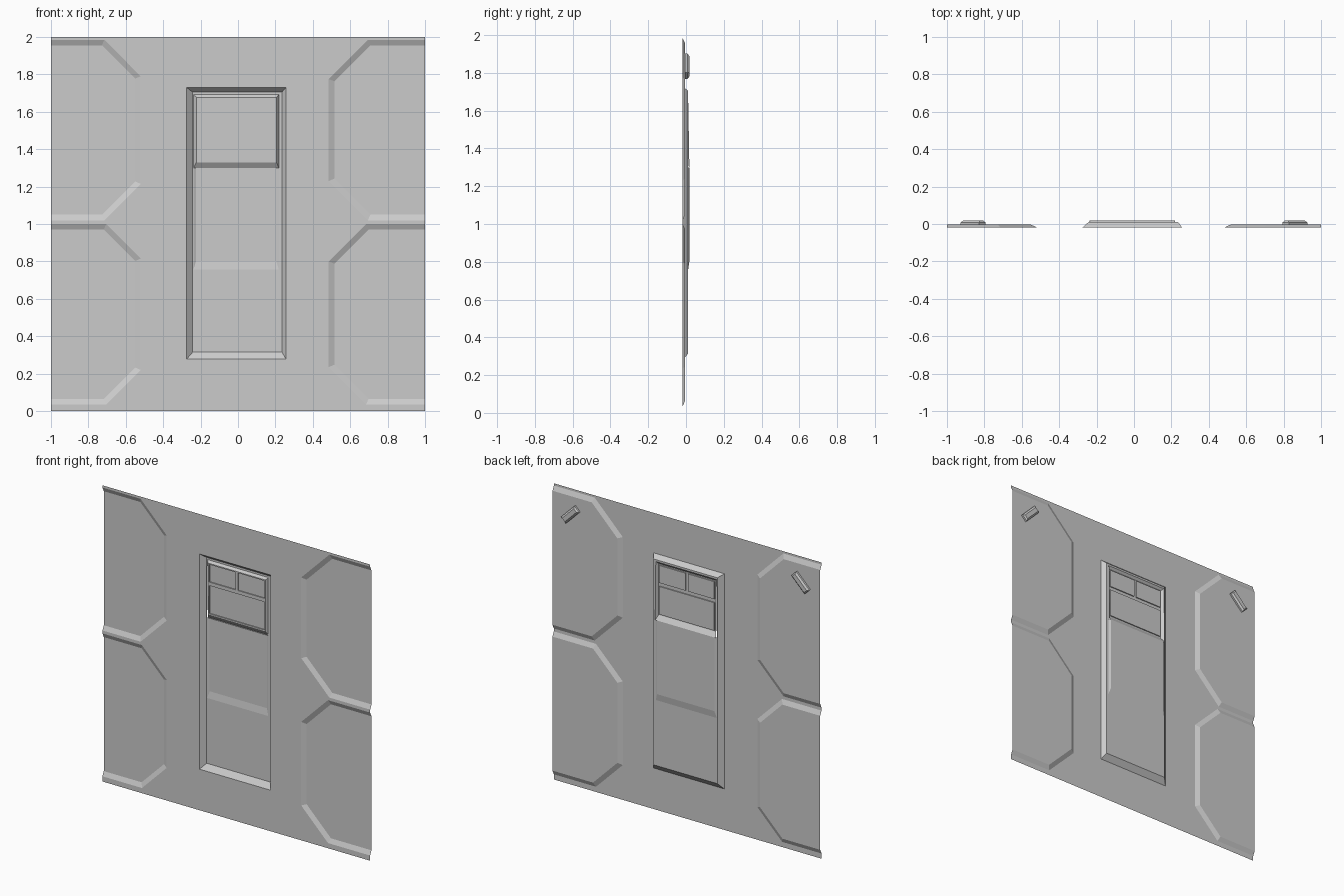
import bpy, bmesh, math
from mathutils import Vector

if "Cube" in bpy.data.objects:
    bpy.data.objects.remove(bpy.data.objects["Cube"])

grey = bpy.data.materials.new("panel_grey")
grey.diffuse_color = (0.6, 0.6, 0.6, 1)
grey.use_nodes = True
grey.node_tree.nodes["Principled BSDF"].inputs["Base Color"].default_value = grey.diffuse_color

# depth levels, larger is further back
WALL, PANEL, DOOR, DEEP, WINDOW, PANE = -0.018, -0.004, 0.011, 0.018, -0.002, 0.005


def rect(x0, x1, z0, z1):
    return [(x0, z0), (x1, z0), (x1, z1), (x0, z1)]


def at(pts, y):
    return [Vector((x, y, z)) for x, z in pts]


def band(bm, a, b, closed=True):
    """Quads between two matching outlines."""
    va, vb = [[bm.verts.new(p) for p in l] for l in (a, b)]
    n = len(a)
    for i in range(n if closed else n - 1):
        j = (i + 1) % n
        bm.faces.new((va[i], va[j], vb[j], vb[i]))


def fill(bm, *loops):
    """Flat sheet bounded by the first outline, with the others as holes."""
    edges = []
    for l in loops:
        vs = [bm.verts.new(p) for p in l]
        edges += [bm.edges.new((vs[i], vs[(i + 1) % len(vs)])) for i in range(len(vs))]
    bmesh.ops.triangle_fill(bm, edges=edges, use_beauty=True, use_dissolve=False)


def finish(bm, name, sheet=True):
    bmesh.ops.remove_doubles(bm, verts=bm.verts, dist=0.0004)
    bm.normal_update()
    if sheet:  # sheets face the front
        for f in bm.faces:
            if f.normal.y > 1e-4:
                f.normal_flip()
        bmesh.ops.dissolve_limit(bm, angle_limit=0.01, verts=bm.verts, edges=bm.edges)
    else:
        bmesh.ops.recalc_face_normals(bm, faces=bm.faces)
    me = bpy.data.meshes.new(name)
    bm.to_mesh(me)
    bm.free()
    me.materials.append(grey)
    ob = bpy.data.objects.new(name, me)
    bpy.context.collection.objects.link(ob)
    return ob


def chain(side, xi, xc, zb, zt, d=0.0):
    """Chamfered outline open at the wall edge, inset by d, from top to bottom."""
    k, c = d * math.tan(math.pi / 8), xc - xi
    return [(side, zt - d), (side * (xc + k), zt - d),
            (side * (xi + d), zt - c - k), (side * (xi + d), zb + c + k),
            (side * (xc + k), zb + d), (side, zb + d)]


# side, inner x, chamfer x, bottom, top
specs = {"upper_left": (-1, 0.52, 0.715, 1.02, 1.985),
         "lower_left": (-1, 0.52, 0.705, 0.035, 1.0),
         "upper_right": (1, 0.485, 0.695, 1.02, 1.985),
         "lower_right": (1, 0.485, 0.685, 0.035, 1.0)}
door_outer = rect(-0.275, 0.257, 0.277, 1.73)
door_inner = rect(-0.242, 0.235, 0.315, 1.705)

# wall sheet with panel notches and a door hole
outline = [(-1, 2)] + chain(*specs["upper_left"]) + chain(*specs["lower_left"]) + [(-1, 0), (1, 0)]
outline += chain(*specs["lower_right"])[::-1] + chain(*specs["upper_right"])[::-1] + [(1, 2)]
bm = bmesh.new()
fill(bm, at(outline, WALL), at(door_outer, WALL))
finish(bm, "wall")

# recessed side panels with sloped borders
for name, s in specs.items():
    bm = bmesh.new()
    inner = at(chain(*s, d=0.03), PANEL)
    band(bm, at(chain(*s), WALL), inner, closed=False)
    fill(bm, inner)
    finish(bm, name + "_panel")

# door with sloped frame and a deeper middle recess
xa, xb = -0.238, 0.218
bm = bmesh.new()
band(bm, at(door_outer, WALL), at(door_inner, DOOR))
fill(bm, at(door_inner, DOOR), at(rect(xa, xb, 0.757, 1.692), DOOR))
recess = at(rect(-0.224, 0.204, 0.803, 1.30), DEEP)
band(bm, at(rect(xa, xb, 0.757, 1.30), DOOR), recess)
fill(bm, recess)
finish(bm, "door")

# raised window frame with three inset panes
bm = bmesh.new()
base = at(rect(xa, xb, 1.30, 1.692), DOOR)
base[0].y = base[1].y = DEEP
face = at(rect(-0.222, 0.206, 1.33, 1.677), WINDOW)
band(bm, base, face)
panes = [rect(-0.214, 0.198, 1.338, 1.527), rect(-0.214, -0.018, 1.551, 1.669),
         rect(0.002, 0.198, 1.551, 1.669)]
fill(bm, face, *[at(p, WINDOW) for p in panes])
for p in panes:
    band(bm, at(p, WINDOW), at(p, PANE))
    fill(bm, at(p, PANE))
finish(bm, "window")

# slanted blocks on the back of the upper panels
for side, name in ((-1, "left_back_block"), (1, "right_back_block")):
    u = Vector((-side, 0, 1)).normalized()
    v = Vector((side, 0, 1)).normalized()
    mid = Vector((side * 0.86, 0, 1.835))
    layers = [[mid + u * a * l + v * b * w + Vector((0, y, 0))
               for a, b in ((-1, -1), (1, -1), (1, 1), (-1, 1))]
              for l, w, y in ((0.07, 0.025, PANEL), (0.07, 0.025, 0.008), (0.062, 0.014, DEEP))]
    bm = bmesh.new()
    band(bm, layers[0], layers[1])
    band(bm, layers[1], layers[2])
    fill(bm, layers[2])
    finish(bm, name, sheet=False)
